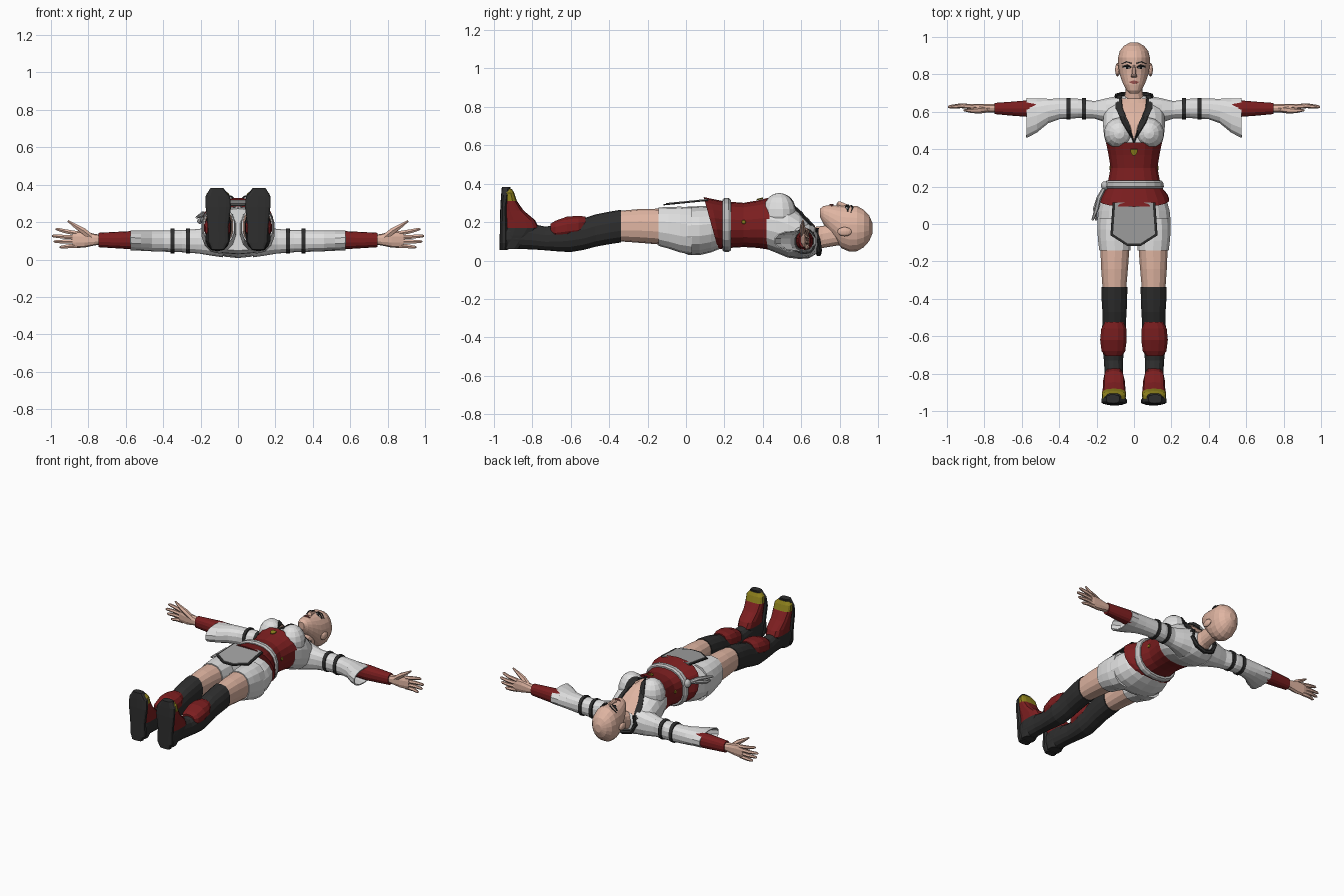
import bpy, bmesh, math
from mathutils import Vector

if "Cube" in bpy.data.objects:
    bpy.data.objects.remove(bpy.data.objects["Cube"])


def material(name, *rgb):
    m = bpy.data.materials.new(name)
    m.use_nodes = True
    m.diffuse_color = (*rgb, 1)
    m.node_tree.nodes["Principled BSDF"].inputs["Base Color"].default_value = (*rgb, 1)
    return m


skin = material("skin", .74, .46, .36)
white = material("white cloth", .74, .74, .74)
rope_grey = material("rope grey", .52, .52, .52)
grey = material("apron grey", .37, .37, .37)
black = material("black leather", .027, .027, .027)
red = material("dark red", .2, .013, .014)
gold = material("gold", .27, .22, .012)
lip = material("lip colour", .3, .08, .07)


def build(name, verts, faces, mats, mirror=False, thick=0):
    mesh = bpy.data.meshes.new(name)
    mesh.from_pydata(verts, [], faces)
    bm = bmesh.new()
    bm.from_mesh(mesh)
    bmesh.ops.recalc_face_normals(bm, faces=bm.faces)
    bm.to_mesh(mesh)
    bm.free()
    for m in mats:
        mesh.materials.append(m)
    ob = bpy.data.objects.new(name, mesh)
    bpy.context.collection.objects.link(ob)
    if thick:
        mod = ob.modifiers.new("thickness", 'SOLIDIFY')
        mod.thickness = thick
        mod.offset = 0
    if mirror:
        mod = ob.modifiers.new("mirror", 'MIRROR')
        mod.use_mirror_merge = False
    return ob


def loft(name, axis, rings, mats, mirror=False, cap=True, n=14, power=.85, bands=None, thick=0):
    """Rings are (position, a_low, a_high, b_low, b_high[, shift of the low b side])."""
    verts, faces = [], []
    for p, a0, a1, b0, b1, *tilt in rings:
        for i in range(n):
            t = math.tau * (i + .5) / n
            c, s = (math.copysign(abs(f(t)) ** power, f(t)) for f in (math.cos, math.sin))
            a, b = (a0 + a1 + (a1 - a0) * c) / 2, (b0 + b1 + (b1 - b0) * s) / 2
            q = p + (tilt[0] * (1 - s) / 2 if tilt else 0)
            verts.append({'x': (q, a, b), 'y': (a, q, b), 'z': (a, b, q)}[axis])
    for k in range(len(rings) - 1):
        for i in range(n):
            j = (i + 1) % n
            faces.append((k * n + i, k * n + j, k * n + n + j, k * n + n + i))
    if cap:
        faces += [tuple(range(n)), tuple(range(len(verts) - n, len(verts)))]
    ob = build(name, verts, faces, mats, mirror, thick)
    if bands:
        for k, m in enumerate(bands):
            for i in range(n):
                ob.data.polygons[k * n + i].material_index = m
    return ob


def body(name, rings, mats, **kw):
    """Loft centred on x = 0, rings are (y, half width, z low, z high[, tilt])."""
    return loft(name, 'y', [(r[0], -r[1], r[1], *r[2:]) for r in rings], mats, **kw)


def limb(name, rings, mats, **kw):
    """Mirrored leg part, rings are (y, centre x, half width, z low, z high)."""
    return loft(name, 'y', [(y, c - w, c + w, lo, hi) for y, c, w, lo, hi in rings],
                mats, mirror=True, **kw)


def rod(name, points, mat, mirror=False, n=6):
    """Tapered tube through (x, y, z, radius) points."""
    verts, faces = [], []
    pts = [Vector(p[:3]) for p in points]
    for k, p in enumerate(pts):
        d = pts[min(k + 1, len(pts) - 1)] - pts[max(k - 1, 0)]
        q = d.to_track_quat('Z', 'Y')
        for i in range(n):
            t = math.tau * i / n
            verts.append(p + q @ Vector((math.cos(t), math.sin(t), 0)) * points[k][3])
    for k in range(len(pts) - 1):
        for i in range(n):
            j = (i + 1) % n
            faces.append((k * n + i, k * n + j, k * n + n + j, k * n + n + i))
    faces += [tuple(range(n)), tuple(range(len(verts) - n, len(verts)))]
    return build(name, verts, faces, [mat], mirror)


def ball(name, loc, radii, mat, mirror=False):
    bm = bmesh.new()
    bmesh.ops.create_uvsphere(bm, u_segments=14, v_segments=9, radius=1)
    verts = [[l + r * c for l, r, c in zip(loc, radii, v.co)] for v in bm.verts]
    faces = [[v.index for v in f.verts] for f in bm.faces]
    bm.free()
    return build(name, verts, faces, [mat], mirror)


def drape(name, rows, mat, across=4, along=4, lift=.003, mirror=False):
    """Thin sheet laid on the surface below; rows are pairs of (x, y) ends."""
    bpy.context.view_layer.update()
    deps = bpy.context.evaluated_depsgraph_get()
    lines = []
    for (a, b), (c, d) in zip(rows, rows[1:]):
        lines += [(Vector(a).lerp(Vector(c), i / along), Vector(b).lerp(Vector(d), i / along))
                  for i in range(along)]
    lines.append(tuple(Vector(p) for p in rows[-1]))
    verts = []
    for a, b in lines:
        for i in range(across + 1):
            p = a.lerp(b, i / across)
            hit, co, *_ = bpy.context.scene.ray_cast(deps, (p.x, p.y, 1), (0, 0, -1))
            verts.append((p.x, p.y, (co.z if hit else .15) + lift))
    w = across + 1
    faces = [(k * w + i, k * w + i + 1, k * w + w + i + 1, k * w + w + i)
             for k in range(len(lines) - 1) for i in range(across)]
    return build(name, verts, faces, [mat], mirror, .006)


# Head, ears and nose
body("head", [(.698, .022, .225, .27), (.715, .04, .19, .284), (.745, .057, .145, .289), (.78, .071, .1, .287),
              (.81, .08, .062, .286), (.85, .085, .045, .287), (.89, .086, .047, .285), (.925, .077, .068, .265),
              (.953, .054, .1, .235), (.97, .022, .14, .195)], [skin], n=20, power=.95)
body("neck", [(.62, .075, .04, .18), (.67, .055, .05, .175), (.71, .046, .065, .18), (.8, .046, .08, .2)], [skin])
ball("ears", (.088, .825, .15), (.013, .037, .024), skin, True)
body("nose", [(.782, .014, .26, .293), (.79, .017, .26, .307), (.8, .013, .26, .31), (.85, .007, .26, .288)],
     [skin], n=8)

# Painted face
drape("eye_whites", [((.018, .836), (.018, .838)), ((.034, .828), (.034, .845)), ((.054, .838), (.054, .841))],
      white, 2, 2, .002, True)
drape("irises", [((.03, .829), (.03, .844)), ((.041, .829), (.041, .844))], black, 2, 2, .003, True)
drape("lashes", [((.015, .836), (.015, .84)), ((.034, .844), (.034, .85)), ((.06, .838), (.06, .845))],
      black, 1, 3, .003, True)
drape("eyebrows", [((.014, .855), (.014, .862)), ((.04, .864), (.04, .871)), ((.064, .856), (.064, .859))],
      black, 1, 3, .002, True)
drape("lips", [((-.026, .757), (-.026, .759)), ((0, .747), (0, .768)), ((.026, .757), (.026, .759))], lip, 2, 3, .003)

# Jacket and bust
body("jacket", [(.42, .148, .06, .315), (.47, .162, .04, .315), (.53, .168, .015, .3), (.59, .165, .008, .255),
                (.64, .145, .012, .205), (.67, .105, .03, .17), (.685, .07, .045, .15)], [white], n=18)
ball("bust", (.08, .485, .25), (.082, .085, .102), white, True)
drape("open_neckline", [((-.005, .45), (.005, .45)), ((-.04, .55), (.04, .55)), ((-.075, .67), (.075, .67))], skin, 6, 5)
drape("collar_front", [((-.002, .43), (.016, .465)), ((.028, .54), (.062, .54)), ((.062, .62), (.098, .62)),
                       ((.068, .68), (.1, .68))], black, 3, 5, .006, True)
rod("collar_back", [(s * x, y, z, .015) for s, x, y, z in
                    ((1, .078, .678, .165), (1, .09, .685, .11), (1, .062, .692, .055), (1, 0, .69, .036),
                     (-1, .062, .692, .055), (-1, .09, .685, .11), (-1, .078, .678, .165))], black)

# Sleeves with bands, and forearm wraps
loft("sleeves", 'x', [(.08, .5, .685, .015, .2), (.15, .545, .67, .025, .175), (.21, .565, .655, .035, .16),
                      (.3, .568, .668, .042, .155), (.4, .562, .668, .045, .152), (.46, .54, .668, .047, .152),
                      (.52, .49, .67, .05, .152), (.575, .46, .672, .052, .152)],
     [white], True, cap=False, thick=.006)
for x, part in ((.268, "upper_sleeve_bands"), (.35, "lower_sleeve_bands")):
    loft(part, 'x', [(x - .011, .558, .676, .033, .167), (x + .011, .558, .676, .033, .165)], [black], True)
loft("forearm_wraps", 'x', [(.4, .58, .655, .06, .14), (.57, .572, .662, .055, .152), (.65, .578, .655, .06, .148),
                            (.745, .587, .648, .066, .143)], [red], True)

# Hands
loft("palms", 'x', [(.735, .595, .643, .08, .132), (.77, .595, .643, .075, .138), (.82, .6, .643, .064, .15),
                    (.865, .61, .643, .062, .152), (.885, .615, .64, .066, .148)], [skin], True, n=10)
for part, z0, z1, tip in (("index", .14, .162, .975), ("middle", .118, .126, .995),
                          ("ring", .096, .096, .985), ("little", .075, .066, .955)):
    rod(part + "_fingers", [(.86, .627, z0, .014), ((.87 + tip) / 2, .632, (z0 + z1) / 2, .012),
                            (tip - .01, .627, z1, .009), (tip, .626, z1, .004)], skin, True)
rod("thumbs", [(.78, .615, .115, .018), (.83, .608, .155, .018), (.875, .606, .183, .012), (.91, .608, .207, .005)],
    skin, True)

# Waist sash, rope belt and clasps
body("waist_sash", [(.092, .19, .06, .33, .075), (.13, .18, .06, .322, .05), (.2, .146, .064, .308),
                    (.3, .127, .07, .3), (.37, .138, .066, .312), (.435, .151, .056, .328)], [red], n=18)
body("rope_belt", [(.19, .155, .052, .315), (.2, .162, .045, .325), (.222, .158, .045, .325), (.233, .148, .052, .315)],
     [rope_grey], n=18)
ball("belt_knot", (-.155, .205, .23), (.022, .024, .028), rope_grey)
for k in (0, 1):
    rod("belt_tail", [(-.155, .2, .235, .01), (-.187, .14, .245 - k * .02, .013),
                      (-.2 - k * .008, .08, .235 - k * .03, .012), (-.222 + k * .02, .02, .225 - k * .03, .006)], rope_grey)
drape("front_clasp", [((-.008, .368), (.008, .368)), ((-.018, .384), (.018, .384)), ((-.018, .4), (.018, .4))],
      gold, 2, 2, .006)
rod("side_clasps", [(.122, .3, .2, .014), (.132, .3, .2, .01)], gold, True)

# Shorts and thighs
body("shorts_seat", [(.2, .14, .07, .28), (.13, .176, .042, .285), (.07, .193, .028, .283), (.01, .199, .03, .28),
                     (-.03, .19, .048, .272)], [white], n=18)
limb("shorts_legs", [(.03, .1, .094, .032, .278), (-.03, .104, .094, .042, .28), (-.09, .104, .09, .062, .279),
                     (-.143, .102, .085, .076, .276)], [white])
limb("thighs", [(-.12, .102, .08, .082, .27), (-.24, .104, .073, .092, .268), (-.35, .105, .064, .1, .258)], [skin])

# Apron panel with a dark border
for part, m, inset, lift in (("apron_border", black, 0, 0), ("apron_panel", grey, .014, .004)):
    w = .126 - inset
    outline = [(-w + .012, .115), (-w, -.06 + inset / 2), (-.035, -.118 + inset), (.035, -.118 + inset),
               (w, -.06 + inset / 2), (w - .012, .115)]
    build(part, [(x, y, .302 + .1 * y + lift) for x, y in outline], [range(6)], [m], thick=.007)

# Boots and shin guards
limb("boots", [(-.337, .105, .071, .094, .264), (-.4, .105, .07, .085, .254), (-.47, .104, .066, .072, .24),
               (-.53, .106, .064, .056, .22), (-.6, .109, .067, .044, .21), (-.66, .11, .06, .047, .19),
               (-.73, .11, .052, .053, .176), (-.8, .108, .05, .058, .19), (-.88, .108, .052, .06, .2),
               (-.945, .106, .052, .058, .2)], [black])
limb("shin_guards", [(-.523, .106, .05, .15, .23), (-.56, .108, .069, .12, .234), (-.62, .11, .073, .11, .23),
                     (-.68, .11, .065, .11, .208), (-.705, .11, .045, .13, .192)], [red], n=12)

# Feet: black heel, red instep, gold toe, black sole
loft("feet", 'z', [(.06, .065, .15, -.95, -.87), (.13, .054, .162, -.95, -.8), (.17, .052, .164, -.95, -.765),
                   (.21, .048, .166, -.95, -.785), (.26, .045, .168, -.95, -.845), (.31, .042, .172, -.95, -.88),
                   (.35, .046, .17, -.95, -.893), (.372, .07, .15, -.95, -.905)],
     [black, red, gold], True, power=.7, bands=[0, 0, 1, 1, 1, 2, 2])
loft("soles", 'z', [(.055, .07, .145, -.97, -.93), (.09, .048, .16, -.97, -.925), (.18, .05, .163, -.968, -.928),
                    (.28, .036, .174, -.966, -.93), (.34, .042, .174, -.962, -.92), (.382, .078, .148, -.958, -.912)],
     [black], True, power=.6)
